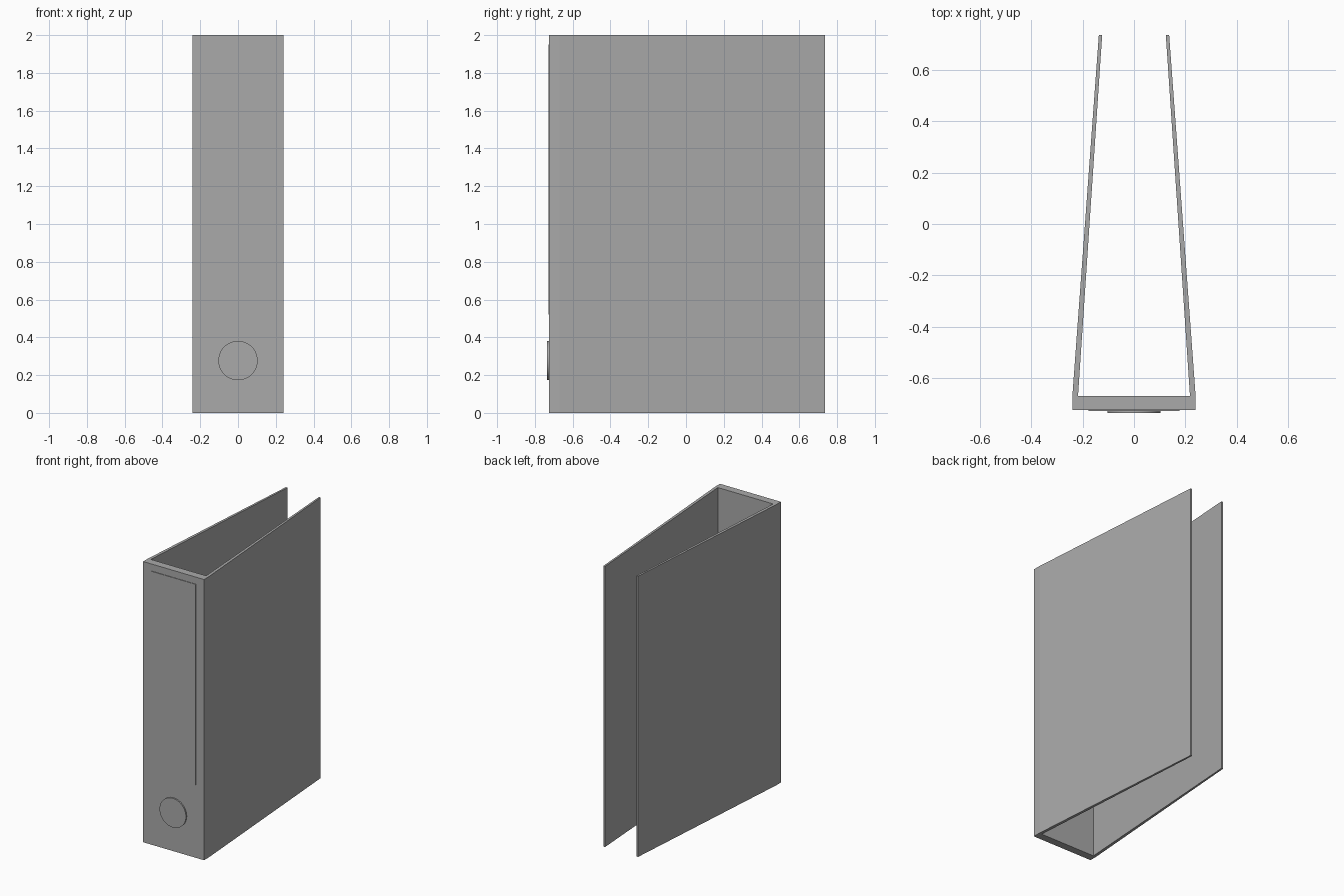
import bpy
import bmesh
from math import radians

cube = bpy.data.objects.get("Cube")
if cube:
    bpy.data.objects.remove(cube, do_unlink=True)

HEIGHT = 2.0
FRONT, INNER, BACK = -0.725, -0.67, 0.735   # spine front, spine inside, cover edge

grey = bpy.data.materials.new("binder_grey")
grey.use_nodes = True
colour = (0.4, 0.4, 0.4, 1)
grey.diffuse_color = colour
grey.node_tree.nodes["Principled BSDF"].inputs["Base Color"].default_value = colour


def add_object(name, bm):
    bmesh.ops.recalc_face_normals(bm, faces=bm.faces)
    mesh = bpy.data.meshes.new(name)
    bm.to_mesh(mesh)
    bm.free()
    mesh.materials.append(grey)
    obj = bpy.data.objects.new(name, mesh)
    bpy.context.collection.objects.link(obj)
    return obj


def upright(name, outline, bottom=0.0, top=HEIGHT):
    """Extrude a plan outline of (x, y) points from bottom to top."""
    bm = bmesh.new()
    face = bm.faces.new([bm.verts.new((x, y, bottom)) for x, y in outline])
    result = bmesh.ops.extrude_face_region(bm, geom=[face])
    verts = [v for v in result["geom"] if isinstance(v, bmesh.types.BMVert)]
    bmesh.ops.translate(bm, verts=verts, vec=(0, 0, top - bottom))
    return add_object(name, bm)


def rectangle(half_width, y0, y1):
    return [(-half_width, y0), (half_width, y0), (half_width, y1), (-half_width, y1)]


# Spine
upright("spine", rectangle(0.24, FRONT, INNER))

# Covers, leaning together and thinning towards the open edge
for side, name in ((1, "left_cover"), (-1, "right_cover")):
    plan = [(0.24, INNER), (0.137, BACK), (0.124, BACK), (0.218, INNER)]
    upright(name, [(side * x, y) for x, y in plan])

# Label plate on the spine
upright("spine_label", rectangle(0.177, FRONT - 0.004, FRONT), 0.52, 1.95)

# Round finger grip low on the spine
bpy.ops.mesh.primitive_cylinder_add(
    vertices=48, radius=0.104, depth=0.01,
    location=(0, FRONT - 0.005, 0.277), rotation=(radians(90), 0, 0))
grip = bpy.context.object
grip.name = "finger_grip"
grip.data.materials.append(grey)
bpy.ops.object.shade_smooth_by_angle(angle=radians(40))
